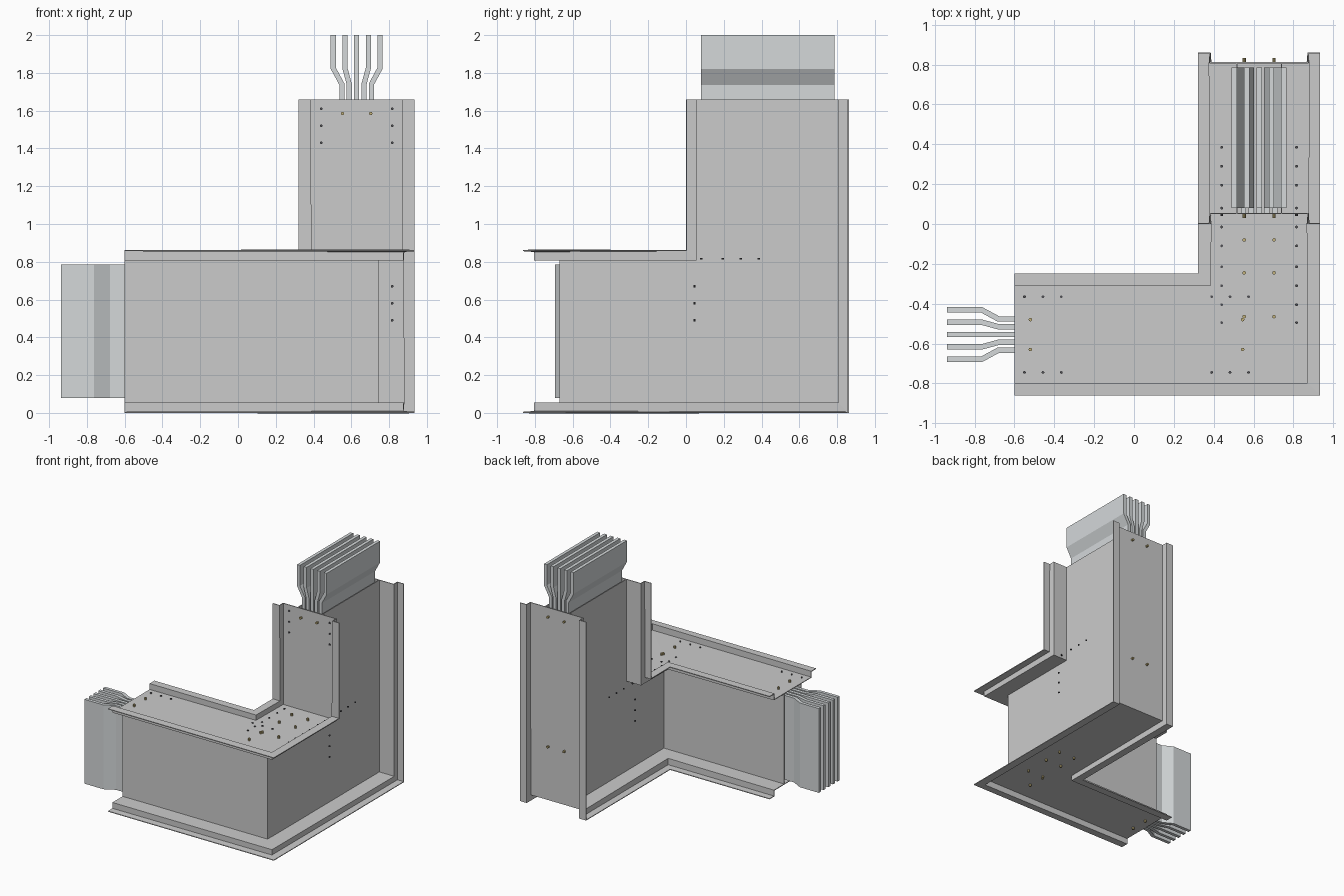
import bpy, bmesh
from mathutils import Vector

if "Cube" in bpy.data.objects:
    bpy.data.objects.remove(bpy.data.objects["Cube"])

CX, CY = 0.628, -0.555      # centre lines of the upright leg and the side leg
END_X, END_Z = -0.6, 1.66   # open ends of the housing


def material(name, color):
    m = bpy.data.materials.new(name)
    m.diffuse_color = color
    m.use_nodes = True
    m.node_tree.nodes["Principled BSDF"].inputs["Base Color"].default_value = m.diffuse_color
    return m


bar_mat = material("bar_metal", (0.66, 0.69, 0.70, 1))
bolt_mat = material("brass", (0.55, 0.45, 0.2, 1))
rivet_mat = material("dark_rivet", (0.08, 0.08, 0.09, 1))


def finish(bm, name, mat=None):
    bmesh.ops.recalc_face_normals(bm, faces=bm.faces)
    me = bpy.data.meshes.new(name)
    bm.to_mesh(me)
    bm.free()
    ob = bpy.data.objects.new(name, me)
    bpy.context.collection.objects.link(ob)
    if mat:
        me.materials.append(mat)
    return ob


def sheet(name, stations, thickness, mat=None):
    """Folded sheet: bridges matching rows of points, then thickens them."""
    bm = bmesh.new()
    rows = [[bm.verts.new(p) for p in row] for row in stations]
    for r, s in zip(rows, rows[1:]):
        for i in range(len(r) - 1):
            bm.faces.new((r[i], r[i + 1], s[i + 1], s[i]))
    ob = finish(bm, name, mat)
    mod = ob.modifiers.new("thickness", "SOLIDIFY")
    mod.thickness = thickness
    mod.offset = 0
    mod.use_even_offset = True
    return ob


# Hat-section covers: (sideways offset, depth from the outer plane)
LIP, WEB = 0.003, 0.052
hat = [(-0.307, LIP), (-0.246, LIP), (-0.246, WEB), (0.246, WEB), (0.246, LIP), (0.307, LIP)]


def cover(name, z_of, y_of):
    sheet(name, [
        [(END_X, CY + u, z_of(n)) for u, n in hat],
        [(CX - u, CY + u, z_of(n)) for u, n in hat],
        [(CX - u, y_of(n), z_of(n)) for u, n in hat],
        [(CX - u, y_of(n), END_Z) for u, n in hat]], 0.006)


cover("bottom_and_back_cover", lambda n: n, lambda n: 0.862 - n)
cover("top_and_front_cover", lambda n: 0.862 - n, lambda n: n)


# Strips that turn the corner sideways and then upwards
def strip(name, ends_x, ends_z, o, inner, outer, thickness, mat=None):
    """inner/outer = (y, z) of both edges at the upward bend."""
    rows = [[(x, CY + s, inner[1]), (x, CY + s, outer[1])] for x, s in ends_x]
    rows.append([(CX - o, CY + o, inner[1]), (CX - o, CY + o, outer[1])])
    rows.append([(CX - o, *inner), (CX - o, *outer)])
    rows += [[(CX - s, inner[0], z), (CX - s, outer[0], z)] for z, s in ends_z]
    sheet(name, rows, thickness, mat)


# Side walls of the housing
for side, o in (("outer", -0.112), ("inner", 0.112)):
    strip(side + "_side_wall", [(END_X, o)], [(END_Z, o)], o,
          (WEB, 0.81), (0.81, WEB), 0.006)

# Five conductor bars, fanned out at both ends
for i in range(-2, 3):
    near, far = i * 0.039, i * 0.062
    strip(f"conductor_bar_{i + 3}",
          [(-0.938, far), (-0.765, far), (-0.68, near)],
          [(1.74, near), (1.825, far), (2.0, far)],
          near, (0.08, 0.785), (0.785, 0.08), 0.027, bar_mat)


# Fasteners, grouped into one object per kind
def studs(name, spots, radius, height, mat):
    bm = bmesh.new()
    for pos, normal in spots:
        n = Vector(normal)
        mtx = n.to_track_quat('Z', 'Y').to_matrix().to_4x4()
        mtx.translation = Vector(pos) + n * height / 2
        bmesh.ops.create_cone(bm, cap_ends=True, segments=10, radius1=radius,
                              radius2=radius, depth=height, matrix=mtx)
    finish(bm, name, mat)


UP, DOWN, FRONT, BACK = (0, 0, 1), (0, 0, -1), (0, -1, 0), (0, 1, 0)
plan = [(x, CY + d) for x in (-0.52, 0.545) for d in (-0.075, 0.075)]
plan += [(CX + d, y) for y in (-0.465, -0.245, -0.08) for d in (-0.075, 0.075)]
bolts = [((x, y, 0.813), UP) for x, y in plan]
bolts += [((x, y, 0.049), DOWN) for x, y in plan]
for d in (-0.075, 0.075):
    bolts += [((CX + d, 0.813, z), BACK) for z in (0.5, 1.585)]
    bolts.append(((CX + d, 0.049, 1.585), FRONT))
studs("bolts", bolts, 0.009, 0.02, bolt_mat)

rivets = [((x, CY + d, 0.813), UP) for d in (-0.19, 0.19)
          for x in (-0.55, -0.457, -0.365, 0.39, 0.482, 0.575)]
for d in (-0.188, 0.188):
    rivets += [((CX + d, y, 0.813), UP) for y in
               (0.385, 0.29, 0.195, 0.08, -0.015, -0.11, -0.215, -0.31, -0.405, -0.495)]
    rivets += [((CX + d, 0.049, z), FRONT) for z in
               (1.61, 1.52, 1.43, 0.67, 0.58, 0.49)]
studs("rivets", rivets, 0.007, 0.008, rivet_mat)
